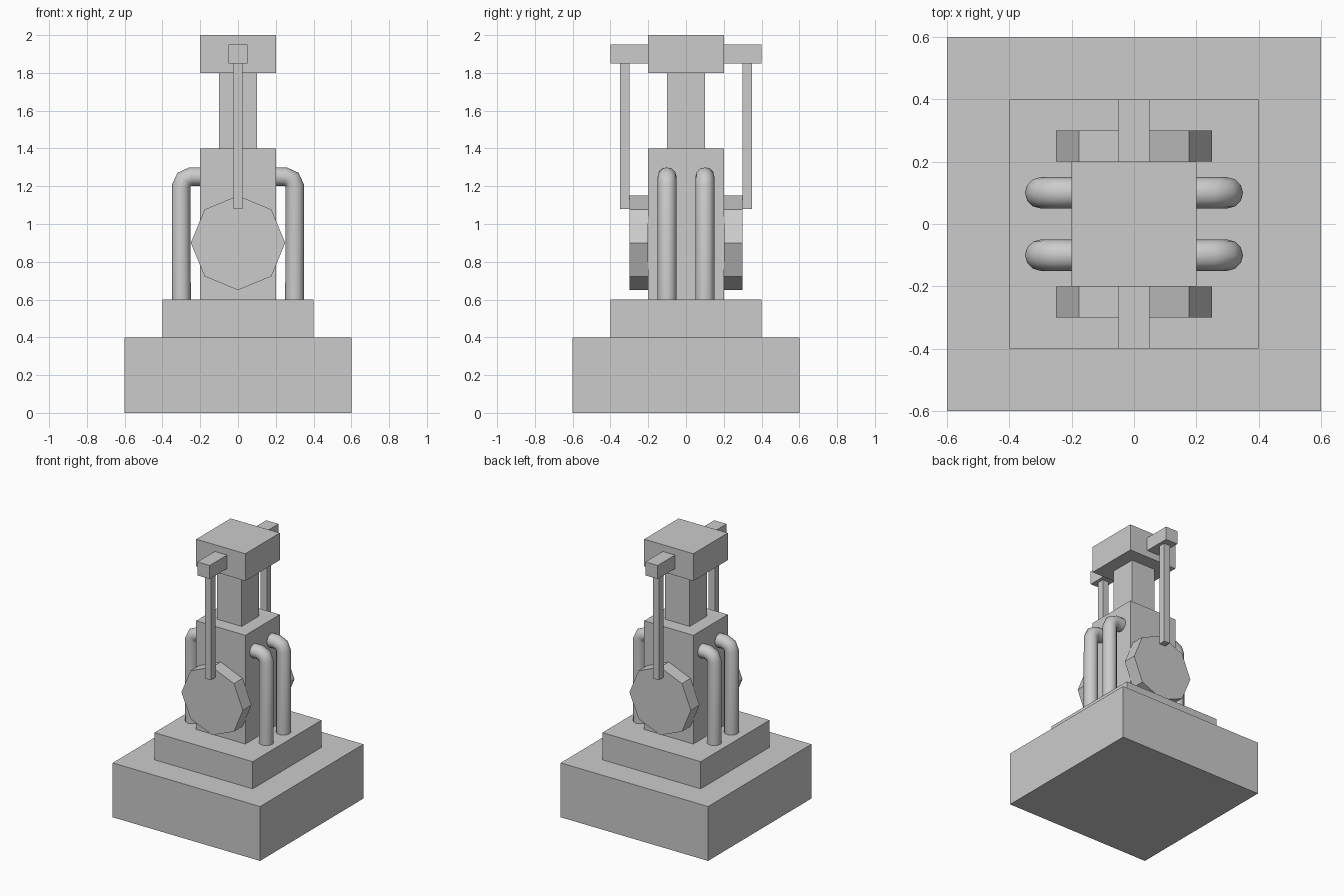
import bpy
import math

if "Cube" in bpy.data.objects:
    bpy.data.objects.remove(bpy.data.objects["Cube"])


def box(name, half_x, y0, y1, z0, z1):
    bpy.ops.mesh.primitive_cube_add(size=1, location=(0, (y0 + y1) / 2, (z0 + z1) / 2))
    ob = bpy.context.object
    ob.name = name
    ob.scale = (2 * half_x, y1 - y0, z1 - z0)
    bpy.ops.object.transform_apply(location=False, rotation=False, scale=True)
    return ob


def pipe(name, sx, y):
    # vertical pipe with a short elbow into the body
    arc = [(0.25 + 0.05 * math.cos(a), 1.2 + 0.05 * math.sin(a))
           for a in (0, math.pi / 4, math.pi / 2)]
    path = [(0.3, 0.6)] + arc + [(0.2, 1.25)]
    cu = bpy.data.curves.new(name, 'CURVE')
    cu.dimensions = '3D'
    cu.fill_mode = 'FULL'
    cu.bevel_depth = 0.05
    cu.bevel_resolution = 4
    cu.use_fill_caps = True
    sp = cu.splines.new('POLY')
    sp.points.add(len(path) - 1)
    for p, (x, z) in zip(sp.points, path):
        p.co = (sx * x, y, z, 1)
    sp.use_smooth = True
    ob = bpy.data.objects.new(name, cu)
    bpy.context.collection.objects.link(ob)


# stacked square blocks: name, half width, bottom, top
for name, h, z0, z1 in (("base", 0.6, 0, 0.4), ("plinth", 0.4, 0.4, 0.6),
                        ("body", 0.2, 0.6, 1.4), ("neck", 0.1, 1.4, 1.8),
                        ("head", 0.2, 1.8, 2.0)):
    box(name, h, -h, h, z0, z1)

# crossbar through the head
box("crossbar", 0.05, -0.4, 0.4, 1.85, 1.95)

# octagonal wheels and connecting rods, front and back
for side, s in (("front", -1), ("back", 1)):
    bpy.ops.mesh.primitive_cylinder_add(vertices=8, radius=0.25, depth=0.1,
                                        location=(0, s * 0.25, 0.9),
                                        rotation=(math.pi / 2, 0, 0))
    bpy.context.object.name = side + "_wheel"
    ya, yb = sorted((s * 0.3, s * 0.35))
    box(side + "_rod", 0.025, ya, yb, 1.08, 1.86)

# two pipes on each side
for side, sx in (("left", -1), ("right", 1)):
    for end, y in (("front", -0.1), ("back", 0.1)):
        pipe(f"{side}_{end}_pipe", sx, y)
